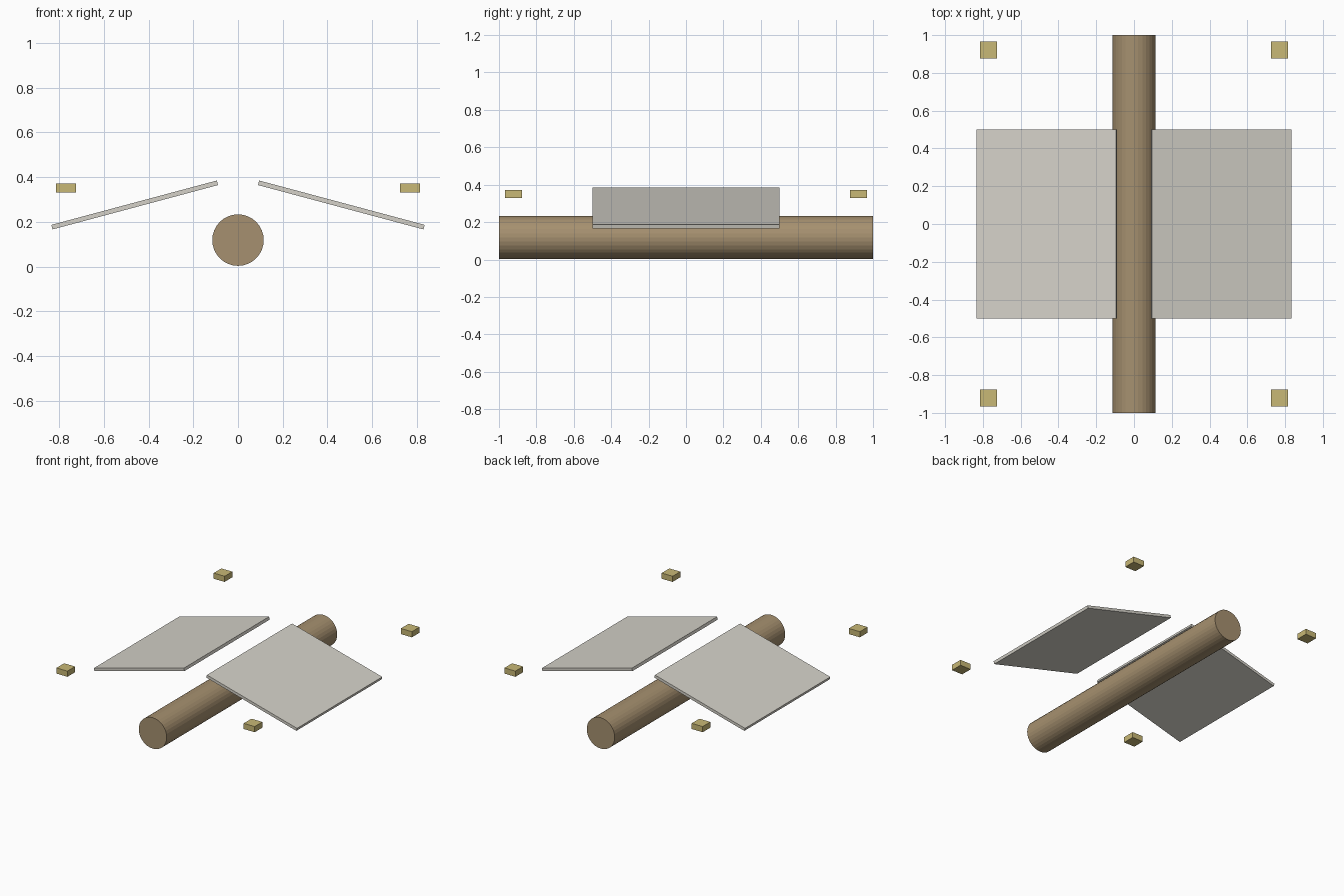
import bpy, math

if "Cube" in bpy.data.objects:
    bpy.data.objects.remove(bpy.data.objects["Cube"])


def material(name, rgb):
    m = bpy.data.materials.new(name)
    m.diffuse_color = (*rgb, 1)
    m.use_nodes = True
    m.node_tree.nodes["Principled BSDF"].inputs["Base Color"].default_value = m.diffuse_color
    return m


wood = material("wood", (0.38, 0.28, 0.16))
brass = material("brass", (0.58, 0.48, 0.18))
pale = material("pale", (0.66, 0.64, 0.58))


def box(name, loc, size, mat, tilt=0):
    bpy.ops.mesh.primitive_cube_add(size=1, location=loc)
    o = bpy.context.object
    o.name = name
    o.scale = size
    o.rotation_euler.y = tilt
    o.data.materials.append(mat)


# Central log lying along y
bpy.ops.mesh.primitive_cylinder_add(vertices=32, radius=0.115, depth=2,
                                    location=(0, 0, 0.118),
                                    rotation=(math.pi / 2, 0, 0))
log = bpy.context.object
log.name = "log"
log.data.materials.append(wood)

for side, sx in (("left", -1), ("right", 1)):
    # Sloping panel, lower at its outer edge
    box(f"{side}_panel", (sx * 0.462, 0, 0.275), (0.766, 1.0, 0.021), pale,
        sx * math.radians(15))
    # Corner blocks
    for end, sy in (("front", -1), ("back", 1)):
        box(f"{end}_{side}_block", (sx * 0.769, sy * 0.922, 0.351),
            (0.09, 0.09, 0.042), brass)
